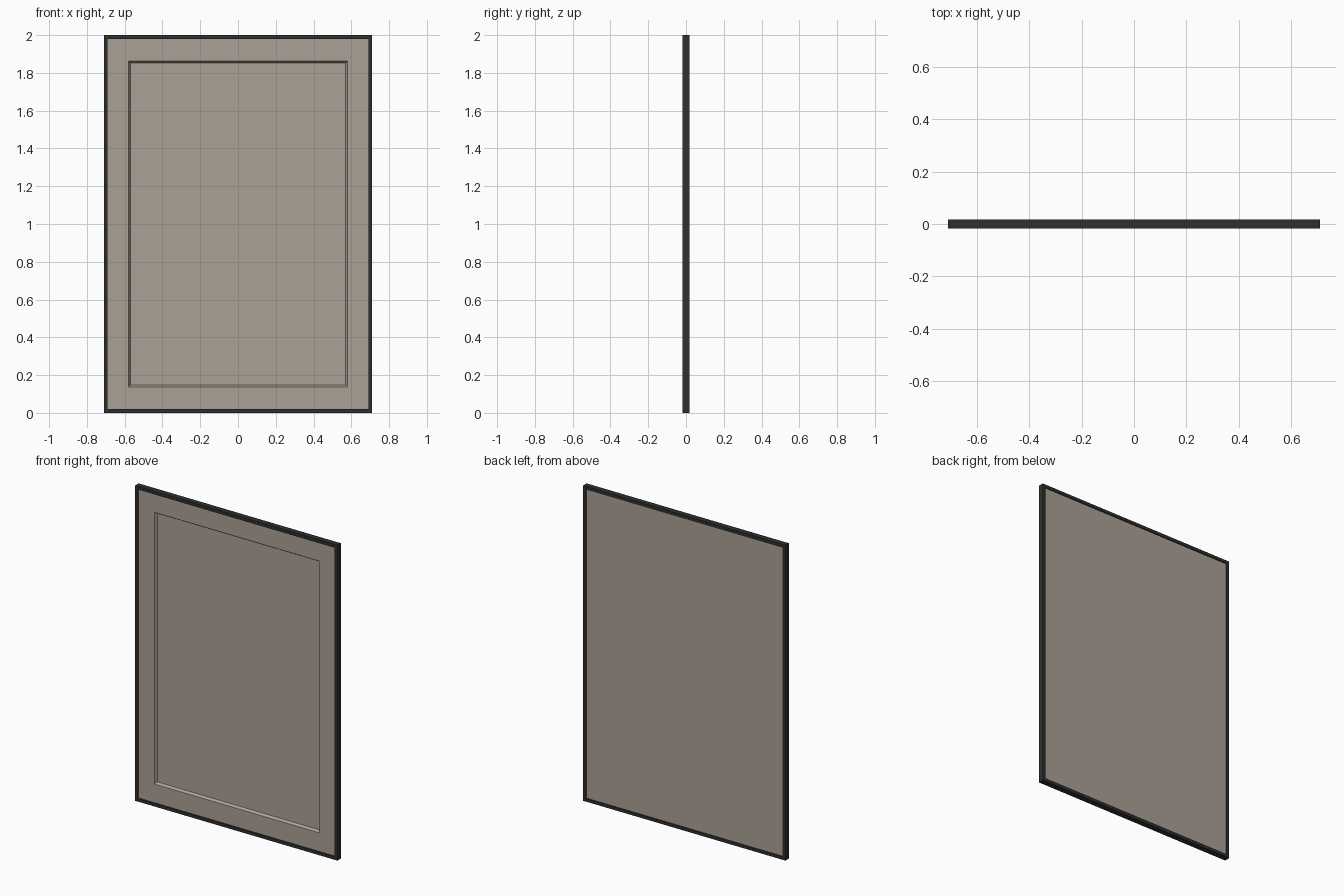
import bpy, bmesh

if "Cube" in bpy.data.objects:
    bpy.data.objects.remove(bpy.data.objects["Cube"])

W, H, T = 0.71, 1.0, 0.018      # half width, half height, half depth
RIM = 0.02                      # visible width of the frame


def material(name, rgb):
    m = bpy.data.materials.new(name)
    m.diffuse_color = (*rgb, 1)
    m.use_nodes = True
    m.node_tree.nodes["Principled BSDF"].inputs["Base Color"].default_value = m.diffuse_color
    return m


def loft_rings(name, rings, mat, close=False, caps=False):
    """Skin rectangular rings given as (half width, half height, y)."""
    bm = bmesh.new()
    loops = [[bm.verts.new((sx * w, y, H + sz * h))
              for sx, sz in ((-1, -1), (1, -1), (1, 1), (-1, 1))]
             for w, h, y in rings]
    pairs = list(zip(loops, loops[1:]))
    if close:
        pairs.append((loops[-1], loops[0]))
    for a, b in pairs:
        for i in range(4):
            j = (i + 1) % 4
            bm.faces.new((a[i], a[j], b[j], b[i]))
    if caps:
        bm.faces.new(loops[0])
        bm.faces.new(loops[-1])
    bmesh.ops.recalc_face_normals(bm, faces=bm.faces)
    mesh = bpy.data.meshes.new(name)
    bm.to_mesh(mesh)
    bm.free()
    mesh.materials.append(mat)
    obj = bpy.data.objects.new(name, mesh)
    bpy.context.collection.objects.link(obj)
    return obj


black = material("charcoal", (0.028, 0.028, 0.028))
beige = material("warm grey", (0.40, 0.355, 0.305))

# Outer frame: rectangular section swept around the edge
w, h = W - RIM, H - RIM
loft_rings("frame", [(W, H, -T), (W, H, T), (w, h, T), (w, h, -T)],
           black, close=True)

# Panel: flat back, front border, bevelled opening and sunken centre
loft_rings("panel", [(w, h, 0.012), (w, h, -0.010),
                     (0.58, 0.862, -0.010), (0.57, 0.852, 0.006)],
           beige, caps=True)
